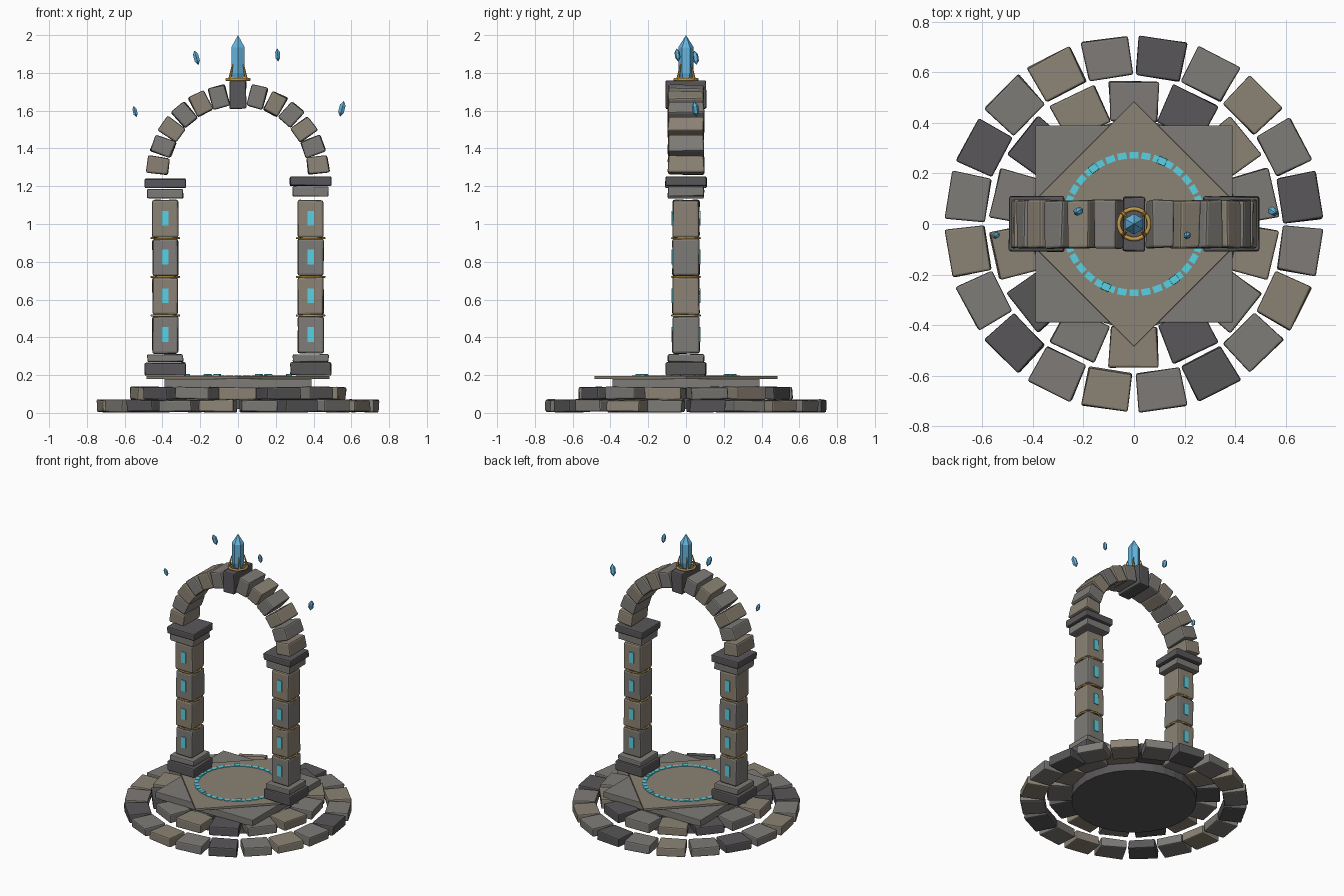
import bpy, bmesh, random
from math import sin, cos, pi, radians
from mathutils import Matrix, Vector

if "Cube" in bpy.data.objects:
    bpy.data.objects.remove(bpy.data.objects["Cube"])

random.seed(4)

def mat(name, rgb):
    m = bpy.data.materials.new(name)
    m.diffuse_color = (*rgb, 1)
    m.use_nodes = True
    m.node_tree.nodes["Principled BSDF"].inputs["Base Color"].default_value = m.diffuse_color
    return m

GREY = mat("grey_stone", (0.21, 0.20, 0.185))
TAN = mat("tan_stone", (0.26, 0.225, 0.175))
DARK = mat("dark_stone", (0.10, 0.095, 0.10))
GOLD = mat("gold", (0.55, 0.32, 0.06))
GLOW = mat("glow", (0.10, 0.65, 0.78))
CRYSTAL = mat("crystal", (0.13, 0.47, 0.75))

def finish(name, bm, material, matrix=Matrix()):
    bmesh.ops.recalc_face_normals(bm, faces=bm.faces)
    me = bpy.data.meshes.new(name)
    bm.to_mesh(me)
    bm.free()
    me.materials.append(material)
    ob = bpy.data.objects.new(name, me)
    ob.matrix_world = matrix
    bpy.context.collection.objects.link(ob)
    return ob

def block(name, size, matrix, material, bevel=0.0, jitter=0.0, taper=0.0):
    """Box; taper widens y towards +x; jitter roughens corners."""
    bm = bmesh.new()
    bmesh.ops.create_cube(bm, size=1)
    for v in bm.verts:
        v.co.y *= 1 + taper * v.co.x
        v.co = Vector(a * b for a, b in zip(v.co, size))
        v.co += Vector(random.uniform(-jitter, jitter) for _ in range(3))
    if bevel:
        bmesh.ops.bevel(bm, geom=bm.edges[:], offset=bevel, segments=2,
                        affect='EDGES', profile=0.5)
    return finish(name, bm, material, matrix)

def T(x, y, z):
    return Matrix.Translation((x, y, z))

def lathe(name, rings, sides, matrix, material):
    """Faceted solid from (radius, z) rings; radius 0 makes a point."""
    bm = bmesh.new()
    loops = []
    for r, z in rings:
        n = sides if r else 1
        loops.append([bm.verts.new((r * cos(2*pi*i/n + pi/2), r * sin(2*pi*i/n + pi/2), z))
                      for i in range(n)])
    for a, b in zip(loops, loops[1:]):
        for i in range(sides):
            j = (i + 1) % sides
            quad = [a[i % len(a)], a[j % len(a)], b[j % len(b)], b[i % len(b)]]
            bm.faces.new(list(dict.fromkeys(quad)))
    for l in (loops[0], loops[-1]):
        if len(l) > 1:
            bm.faces.new(l)
    return finish(name, bm, material, matrix)

def torus(name, major, minor, matrix, segs=24, sides=6):
    bm = bmesh.new()
    grid = [[bm.verts.new(((major + minor*cos(2*pi*j/sides)) * cos(2*pi*i/segs),
                           (major + minor*cos(2*pi*j/sides)) * sin(2*pi*i/segs),
                           minor * sin(2*pi*j/sides)))
             for j in range(sides)] for i in range(segs)]
    for i in range(segs):
        for j in range(sides):
            k, l = (i + 1) % segs, (j + 1) % sides
            bm.faces.new((grid[i][j], grid[k][j], grid[k][l], grid[i][l]))
    ob = finish(name, bm, GOLD, matrix)
    ob.data.shade_smooth()

def stone_ring(name, count, radius, size, z, colours):
    for i in range(count):
        m = Matrix.Rotation(2*pi*(i + 0.5)/count, 4, 'Z') @ T(radius, 0, z)
        block(f"{name}_{i}", size, m, colours[i % len(colours)], 0.008, 0.004, 0.08)

# Stepped round base
stone_ring("outer_step_stone", 20, 0.663, (0.155, 0.183, 0.064), 0.037, (DARK, GREY, TAN, GREY))
stone_ring("inner_step_stone", 14, 0.485, (0.16, 0.19, 0.064), 0.104, (GREY, TAN, DARK))
lathe("base_core", [(0.41, 0.02), (0.41, 0.13)], 32, Matrix(), DARK)
block("square_slab", (0.78, 0.78, 0.05), T(0, 0, 0.155), GREY, 0.004)
block("diamond_slab", (0.686, 0.686, 0.016), T(0, 0, 0.187) @ Matrix.Rotation(pi/4, 4, 'Z'), TAN, 0.002)

# Glowing floor circle with six raised studs
for i in range(36):
    m = Matrix.Rotation(2*pi*i/36, 4, 'Z') @ T(0.272, 0, 0.196)
    block(f"floor_dash_{i}", (0.026, 0.036, 0.006), m, GLOW)
for i in range(6):
    m = Matrix.Rotation(radians(6 + 60*i), 4, 'Z') @ T(0.272, 0, 0.199)
    block(f"floor_stud_{i}", (0.03, 0.034, 0.012), m, GLOW, 0.002)

# Pillars
for side, x, dz in (("left", -0.385, 0), ("right", 0.385, 0.012)):
    block(f"{side}_plinth", (0.215, 0.215, 0.068), T(x, 0, 0.232), DARK, 0.008, 0.003)
    block(f"{side}_base", (0.19, 0.19, 0.04), T(x, 0, 0.289), GREY, 0.007, 0.003)
    for i in range(4):
        z = 0.413 + 0.205 * i
        block(f"{side}_shaft_{i}", (0.137, 0.142, 0.198), T(x, 0, z), (GREY, TAN)[i % 2], 0.012, 0.003)
        for f in (-1, 1):
            block(f"{side}_rune_{i}_{f}", (0.036, 0.014, 0.078), T(x, f*0.07, z + 0.002), GLOW)
        if i < 3:
            torus(f"{side}_band_{i}", 0.073, 0.006, T(x, 0, z + 0.1025))
    block(f"{side}_neck", (0.19, 0.19, 0.05), T(x, 0, 1.16 + dz), GREY, 0.007, 0.003)
    block(f"{side}_capital", (0.218, 0.218, 0.052), T(x, 0, 1.215 + dz), DARK, 0.008, 0.003)

# Arch stones around a semicircle, keystone in the middle
for i in range(13):
    a = pi * (i + 0.5) / 13
    m = T(0, 0, 1.26) @ Matrix.Rotation(-a, 4, 'Y')
    if i == 6:
        block("keystone", (0.15, 0.215, 0.086), m @ T(0.425, 0, 0), DARK, 0.008, 0.003)
    else:
        block(f"arch_stone_{i}", (0.115, 0.19, 0.09), m @ T(0.425, 0, 0),
              (TAN, GREY)[i % 2], 0.01, 0.004)

# Crown crystal in a gold claw setting
lathe("crown_crystal", [(0.028, 1.755), (0.041, 1.80), (0.041, 1.935), (0, 2.0)], 6, Matrix(), CRYSTAL)
torus("crown_ring", 0.06, 0.008, T(0, 0, 1.765))
for i in range(4):
    m = (Matrix.Rotation(pi/4 + i*pi/2, 4, 'Z') @ T(0.051, 0, 1.805)
         @ Matrix.Rotation(radians(-14), 4, 'Y'))
    lathe(f"claw_{i}", [(0.009, -0.042), (0.003, 0.042)], 6, m, GOLD)

# Floating shards
for i, (x, y, z, h, tilt) in enumerate(((-0.545, -0.045, 1.595, 0.031, -14), (-0.22, 0.05, 1.88, 0.04, -16),
                                        (0.21, -0.045, 1.895, 0.035, -4), (0.55, 0.05, 1.61, 0.043, 14))):
    m = T(x, y, z) @ Matrix.Rotation(radians(tilt), 4, 'Y') @ Matrix.Rotation(radians(8), 4, 'X')
    lathe(f"shard_{i}", [(0, -h), (0.4*h, -0.45*h), (0.4*h, 0.45*h), (0, h)], 6, m, CRYSTAL)
